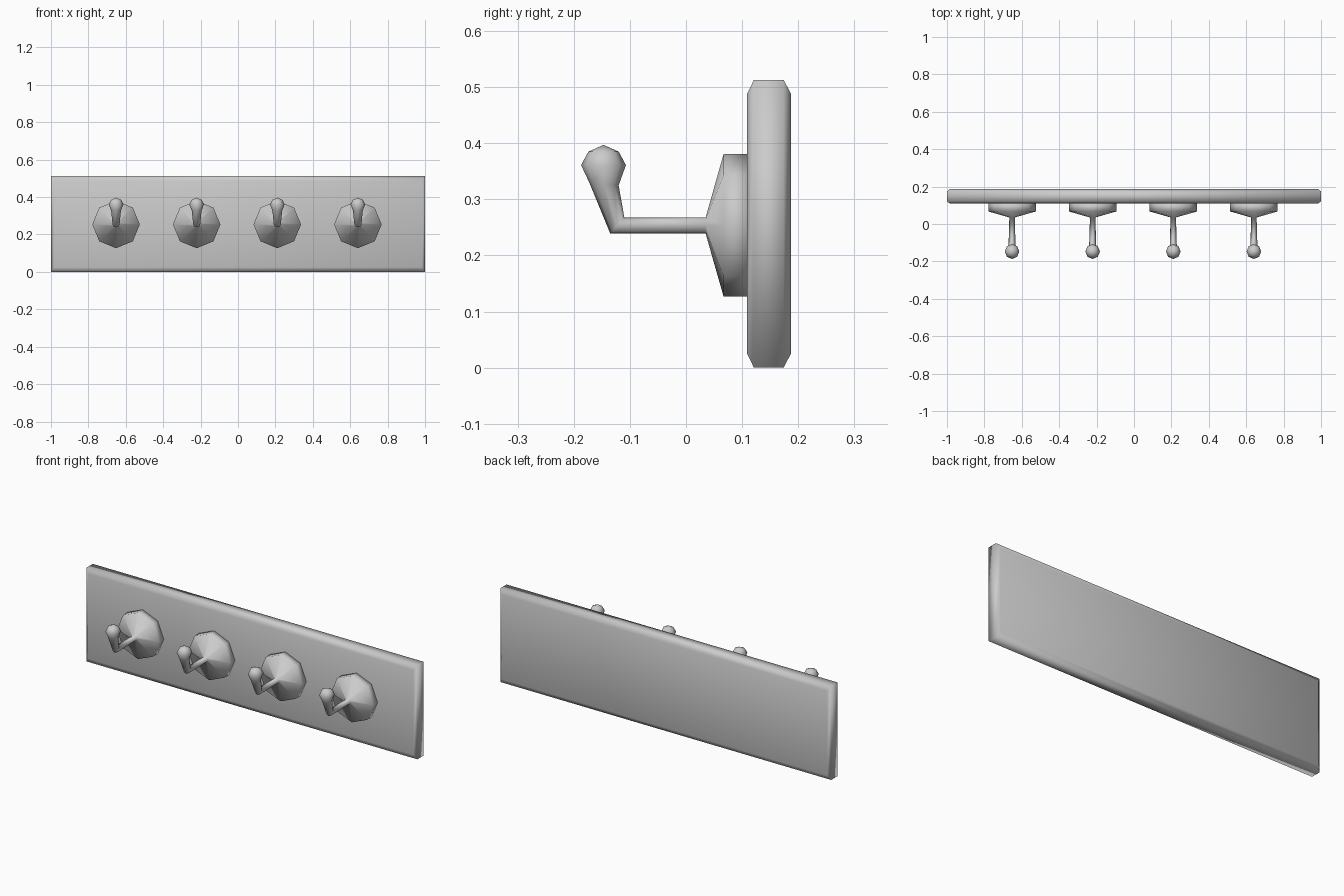
import bpy, bmesh
from math import cos, sin, tau

if "Cube" in bpy.data.objects:
    bpy.data.objects.remove(bpy.data.objects["Cube"])


def loft(name, rings, apex=None):
    """Skin a list of equal-length point rings; cap the start, and cap or point the end."""
    bm = bmesh.new()
    vs = [[bm.verts.new(p) for p in ring] for ring in rings]
    n = len(vs[0])
    for a, b in zip(vs, vs[1:]):
        for i in range(n):
            j = (i + 1) % n
            bm.faces.new((a[i], a[j], b[j], b[i]))
    bm.faces.new(vs[0])
    if apex:
        tip = bm.verts.new(apex)
        for i in range(n):
            bm.faces.new((vs[-1][i], vs[-1][(i + 1) % n], tip))
    else:
        bm.faces.new(vs[-1])
    bmesh.ops.recalc_face_normals(bm, faces=bm.faces)
    for f in bm.faces:
        f.smooth = True
    me = bpy.data.meshes.new(name)
    bm.to_mesh(me)
    bm.free()
    ob = bpy.data.objects.new(name, me)
    bpy.context.collection.objects.link(ob)
    return ob


def rect(y, dx, dz):
    """Board outline at depth y, inset by dx and dz."""
    x, top = 1 - dx, 0.513 - dz
    return [(-x, y, dz), (x, y, dz), (x, y, top), (-x, y, top)]


def octagon(y, z, uy, uz, rx):
    """Eight-sided ring around (y, z): half-axes along x and along (uy, uz)."""
    return [(rx * cos(i * tau / 8), y + uy * sin(i * tau / 8), z + uz * sin(i * tau / 8))
            for i in range(8)]


# backboard with chamfered front and back rims
loft("backboard", [rect(0.109, 0.016, 0.025), rect(0.121, 0, 0),
                   rect(0.174, 0, 0), rect(0.187, 0.016, 0.025)])

# hook: octagonal rosette, stem, bent neck and knob in one skin
Z = 0.2535
hook_rings = [
    octagon(0.115, Z, 0, 0.127, 0.127),
    octagon(0.067, Z, 0, 0.127, 0.127),
    octagon(0.035, Z, 0, 0.0145, 0.0145),
    octagon(-0.1225, Z, 0.0125, 0.0145, 0.019),
    octagon(-0.146, 0.327, 0.026, -0.002, 0.026),
    octagon(-0.147, 0.361, 0.040, 0, 0.039),
    octagon(-0.147, 0.385, 0.027, 0, 0.027),
]
hook = loft("hook", hook_rings, apex=(0, -0.147, 0.397))

# row of four hooks
for k in range(4):
    h = hook if k == 0 else hook.copy()
    if k:
        bpy.context.collection.objects.link(h)
    h.name = f"hook_{k + 1}"
    h.location.x = -0.652 + 0.431 * k
